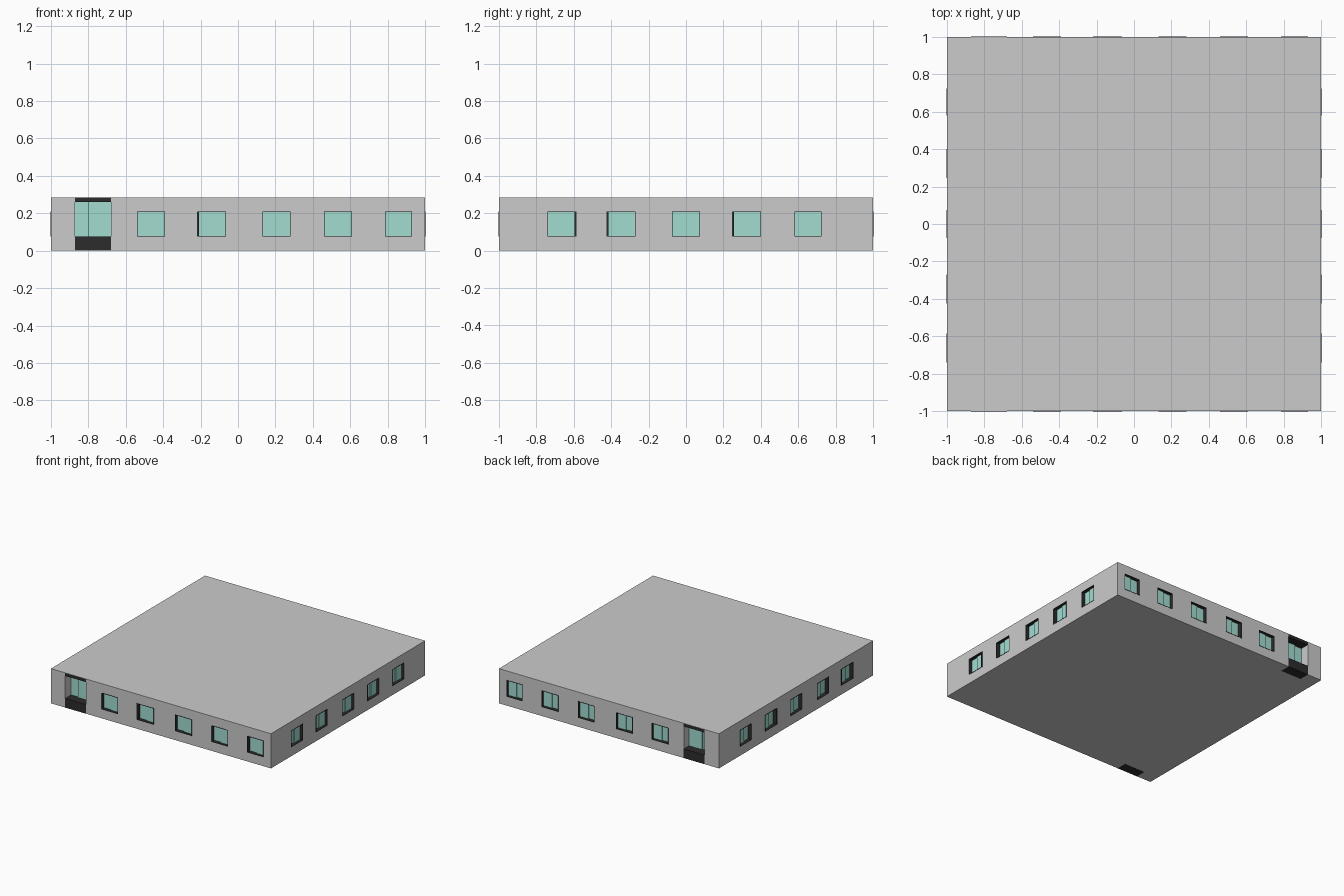
import bpy, bmesh
from mathutils import Vector, Matrix
from math import pi

if "Cube" in bpy.data.objects:
    bpy.data.objects.remove(bpy.data.objects["Cube"])

H = 0.285            # building height
SILL, HEAD = 0.075, 0.21
DOOR = (-0.87, -0.68)


def material(name, color):
    m = bpy.data.materials.new(name)
    m.diffuse_color = color
    m.use_nodes = True
    m.node_tree.nodes["Principled BSDF"].inputs["Base Color"].default_value = m.diffuse_color
    return m


dark = material("dark_trim", (0.025, 0.025, 0.025, 1))
glass = material("pale_glass", (0.36, 0.72, 0.64, 1))


def boxes(name, items, mat=None, turn=0, mirror=None):
    """Boxes given as (x0, x1, depth0, depth1, z0, z1) behind the front wall plane."""
    bm = bmesh.new()
    for x0, x1, d0, d1, z0, z1 in items:
        size = Vector((x1 - x0, d1 - d0, z1 - z0))
        mid = Vector(((x0 + x1) / 2, -1 + (d0 + d1) / 2, (z0 + z1) / 2))
        bmesh.ops.create_cube(bm, size=1, matrix=Matrix.Translation(mid) @ Matrix.Diagonal(size).to_4x4())
    bmesh.ops.rotate(bm, verts=bm.verts, cent=(0, 0, 0), matrix=Matrix.Rotation(turn, 3, 'Z'))
    me = bpy.data.meshes.new(name)
    bm.to_mesh(me)
    bm.free()
    ob = bpy.data.objects.new(name, me)
    bpy.context.collection.objects.link(ob)
    if mat:
        me.materials.append(mat)
    if mirror is not None:
        mod = ob.modifiers.new("mirror", 'MIRROR')
        mod.use_axis = [mirror == i for i in range(3)]
        mod.use_mirror_merge = False
    return ob


def frame(x0, x1, left, right):
    t, d0, d1 = 0.003, -0.002, 0.034
    return [(x0, x0 + left, d0, d1, SILL, HEAD), (x1 - right, x1, d0, d1, SILL, HEAD),
            (x0 + left, x1 - right, d0, d1, SILL, SILL + t),
            (x0 + left, x1 - right, d0, d1, HEAD - t, HEAD)]


def panes(x0, x1, left, right):
    a, b = x0 + left, x1 - right
    m = (a + b) / 2
    return [(a, m + 0.003, 0.028, 0.034, SILL + 0.003, HEAD - 0.003),
            (m - 0.003, b, 0.020, 0.027, SILL + 0.003, HEAD - 0.003)]


# Windows per wall: start, end, left jamb width, right jamb width
T, W = 0.003, 0.011
front = [(-0.54, -0.39, T, T), (-0.22, -0.065, W, T), (0.13, 0.28, T, T),
         (0.46, 0.61, T, T), (0.785, 0.93, T, T)]
side = [(-0.74, -0.585, T, W), (-0.425, -0.27, W, T), (-0.075, 0.075, T, T),
        (0.245, 0.40, W, T), (0.58, 0.725, T, T)]

# Building block
body = boxes("building_block", [(-1, 1, 0, 2, 0, H)])
body.data.name = "building_block"

# Openings, frames and sliding panes on each pair of opposite walls
for name, wins, turn, axis in (("front_back", front, 0, 1), ("side", side, pi / 2, 0)):
    holes = [(a, b, -0.05, 0.035, SILL, HEAD) for a, b, _, _ in wins]
    if axis == 1:
        holes.append((*DOOR, -0.05, 0.085, -0.02, H - 0.002))
    cutter = boxes(name + "_cutter", holes, None, turn, axis)
    cutter.hide_render = True
    cutter.hide_set(True)
    cut = body.modifiers.new(name + "_openings", 'BOOLEAN')
    cut.operation = 'DIFFERENCE'
    cut.solver = 'EXACT'
    cut.object = cutter
    boxes(name + "_window_frames", [b for w in wins for b in frame(*w)], dark, turn, axis)
    boxes(name + "_window_panes", [p for w in wins for p in panes(*w)], glass, turn, axis)

# Entrance: dark base and lintel with glass set back between them
boxes("entrance_base_and_lintel", [(*DOOR, -0.001, 0.084, 0, SILL),
                                   (*DOOR, -0.001, 0.084, 0.26, H - 0.002)], dark, 0, 1)
boxes("entrance_panes", [(DOOR[0], -0.775, 0.076, 0.083, SILL, 0.26),
                         (-0.80, DOOR[1], 0.067, 0.075, SILL, 0.26)], glass, 0, 1)
